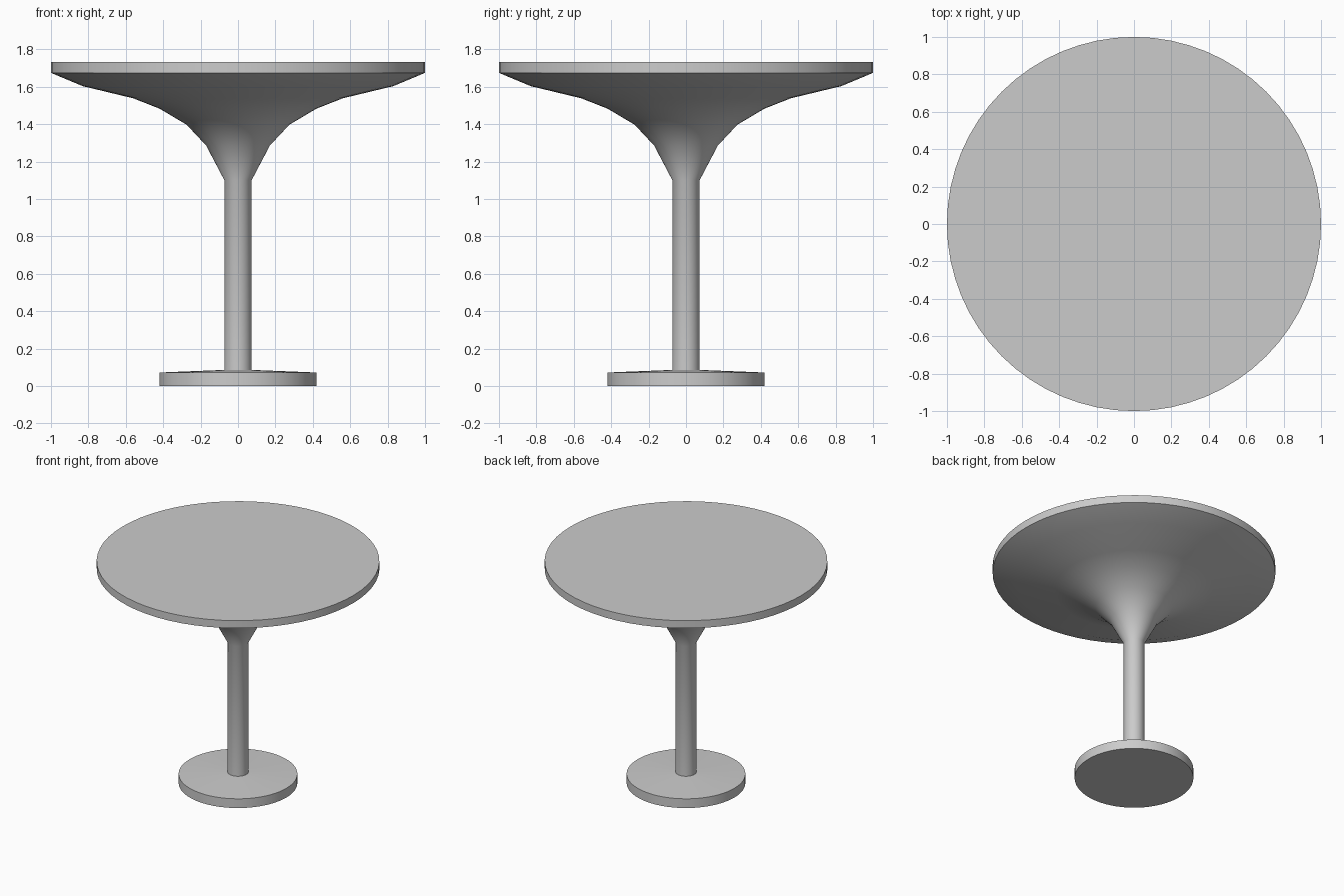
import bpy, bmesh
from math import cos, sin, radians, tau

if "Cube" in bpy.data.objects:
    bpy.data.objects.remove(bpy.data.objects["Cube"])

SIDES = 64


def lathe(name, profile, angle):
    """Revolve (radius, z) points, listed bottom to top; radius 0 closes with a fan."""
    bm = bmesh.new()
    rings = []
    for r, z in profile:
        n = SIDES if r > 0 else 1
        rings.append([bm.verts.new((r * cos(tau * i / SIDES), r * sin(tau * i / SIDES), z))
                      for i in range(n)])
    for low, high in zip(rings, rings[1:]):
        for i in range(SIDES):
            j = (i + 1) % SIDES
            if len(low) == 1:
                bm.faces.new((low[0], high[j], high[i]))
            elif len(high) == 1:
                bm.faces.new((low[i], low[j], high[0]))
            else:
                bm.faces.new((low[i], low[j], high[j], high[i]))
    mesh = bpy.data.meshes.new(name)
    bm.to_mesh(mesh)
    bm.free()
    obj = bpy.data.objects.new(name, mesh)
    bpy.context.collection.objects.link(obj)
    bpy.ops.object.select_all(action='DESELECT')
    obj.select_set(True)
    bpy.context.view_layer.objects.active = obj
    bpy.ops.object.shade_smooth_by_angle(angle=radians(angle))


# Foot disc with a slightly coned upper face
lathe("base", [(0, 0), (0.42, 0), (0.42, 0.072), (0.073, 0.086)], 40)

# Straight stem flaring out into the underside of the top
lathe("pedestal", [(0.073, 0.086), (0.073, 1.10), (0.17, 1.285), (0.275, 1.397),
                   (0.42, 1.483), (0.56, 1.538), (0.83, 1.603), (1.0, 1.674)], 40)

# Upright rim and flat table surface
lathe("tabletop", [(1.0, 1.674), (1.0, 1.733), (0, 1.733)], 40)
